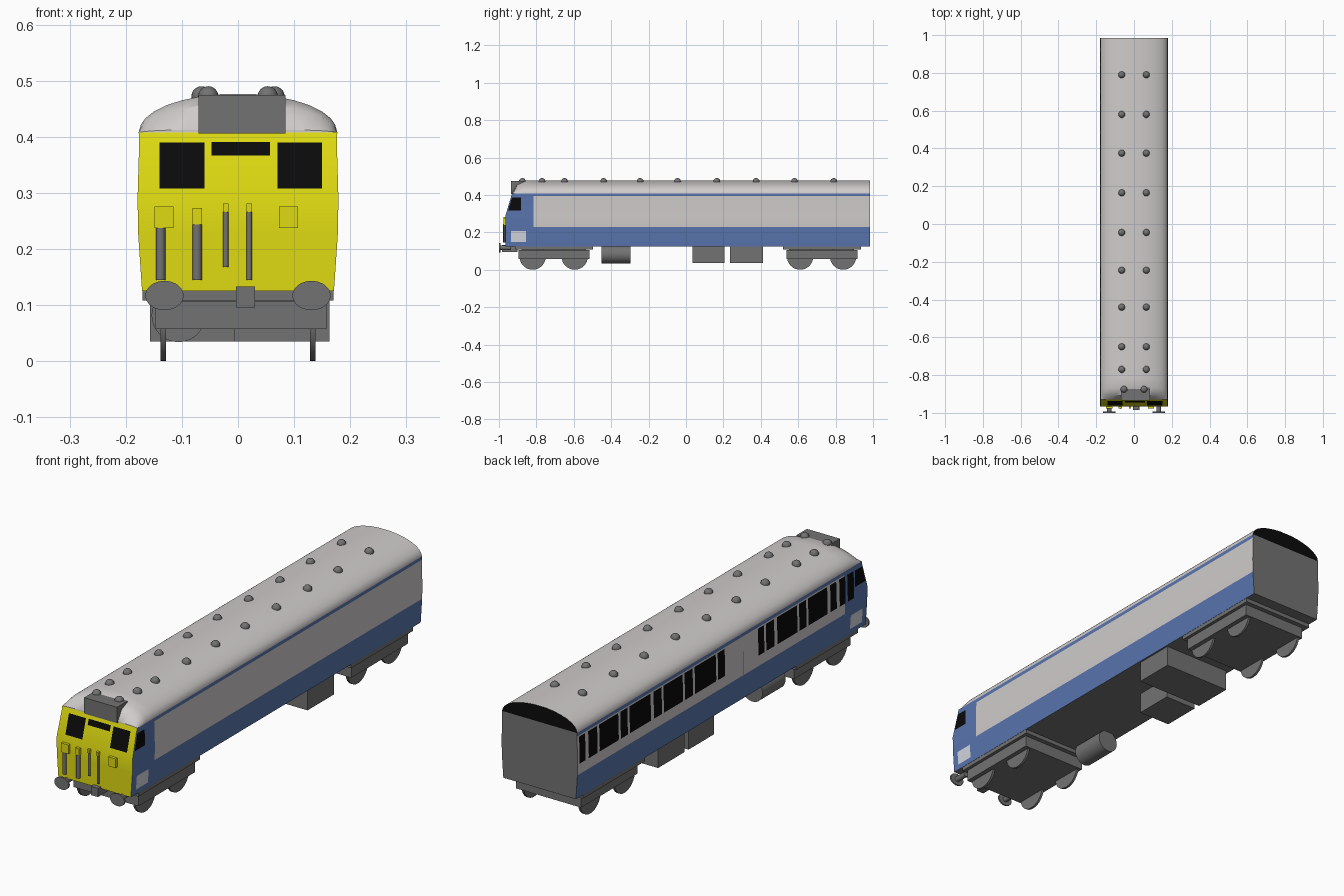
import bpy, bmesh, math
from mathutils import Matrix

if "Cube" in bpy.data.objects:
    bpy.data.objects.remove(bpy.data.objects["Cube"])


def material(name, rgb):
    m = bpy.data.materials.new(name)
    m.diffuse_color = (*rgb, 1)
    m.use_nodes = True
    m.node_tree.nodes["Principled BSDF"].inputs["Base Color"].default_value = m.diffuse_color
    return m


BLUE = material("body blue", (0.10, 0.18, 0.43))
PALE = material("pale grey", (0.63, 0.60, 0.60))
YELLOW = material("cab yellow", (0.74, 0.71, 0.006))
GREY = material("underframe grey", (0.17, 0.17, 0.17))
BLACK = material("black", (0.003, 0.003, 0.003))
WHITE = material("panel white", (0.65, 0.68, 0.74))


def add_object(name, bm, mats, smooth=False):
    bmesh.ops.recalc_face_normals(bm, faces=bm.faces) if smooth is not None else None
    me = bpy.data.meshes.new(name)
    bm.to_mesh(me)
    bm.free()
    for m in mats:
        me.materials.append(m)
    ob = bpy.data.objects.new(name, me)
    bpy.context.collection.objects.link(ob)
    if smooth:
        bpy.ops.object.select_all(action='DESELECT')
        ob.select_set(True)
        bpy.context.view_layer.objects.active = ob
        bpy.ops.object.shade_smooth_by_angle(angle=math.radians(35))
    return ob


def box(name, x, y, z, mat):
    bm = bmesh.new()
    bmesh.ops.create_cube(bm, size=1)
    for v in bm.verts:
        v.co = [(a + b) / 2 + c * (b - a) for (a, b), c in zip((x, y, z), v.co)]
    return add_object(name, bm, [mat])


def cylinder(name, centre, r, depth, axis, mat, scale_z=1.0, sides=32):
    bm = bmesh.new()
    bmesh.ops.create_cone(bm, cap_ends=True, segments=sides, radius1=r, radius2=r, depth=depth)
    if axis != 'Z':
        rot = Matrix.Rotation(math.pi / 2, 4, 'Y' if axis == 'X' else 'X')
        bmesh.ops.transform(bm, matrix=rot, verts=bm.verts)
    for v in bm.verts:
        v.co.z *= scale_z
    bmesh.ops.translate(bm, vec=centre, verts=bm.verts)
    return add_object(name, bm, [mat], True)


# Body cross-section: right half, from the sill up to the roof centre
EAVE, BAND, REAR, CAB = 0.408, 0.228, 0.985, -0.815
SIDE = [(0.171, 0.125), (0.178, BAND), (0.179, 0.29), (0.176, 0.393), (0.177, EAVE)]
ROOF = [(0.173, 0.422), (0.165, 0.433), (0.150, 0.445), (0.128, 0.456),
        (0.100, 0.465), (0.065, 0.472), (0.03, 0.476)]
HALF = SIDE + ROOF
PROFILE = [(-x, z) for x, z in HALF] + HALF[::-1]
N = len(PROFILE)


def side_x(z):
    for (x0, z0), (x1, z1) in zip(SIDE, SIDE[1:]):
        if z <= z1:
            return x0 + (x1 - x0) * (z - z0) / (z1 - z0)
    return SIDE[-1][0]


def front_y(z):
    return -0.965 + 0.035 * max(0, min(1, (z - 0.29) / (EAVE - 0.29)))


# Body shell: lofted rings, with the roof drawn down over the cab
bm = bmesh.new()
rings = []
for y, k in ((None, 0.08), (-0.905, 0.75), (-0.87, 1), (CAB, 1), (REAR, 1)):
    ring = []
    for x, z in PROFILE:
        if z > EAVE:
            x *= 0.96 + 0.04 * k
            z = EAVE + (z - EAVE) * k
        ring.append(bm.verts.new((x, front_y(z) if y is None else y, z)))
    rings.append(ring)
for a, b in zip(rings, rings[1:]):
    for i in range(N):
        j = (i + 1) % N
        bm.faces.new((a[i], a[j], b[j], b[i]))
for ring in (rings[0], rings[-1]):
    for i in range(N // 2 - 1):
        bm.faces.new((ring[i], ring[i + 1], ring[N - 2 - i], ring[N - 1 - i]))
bmesh.ops.recalc_face_normals(bm, faces=bm.faces)
for f in bm.faces:
    c = f.calc_center_median()
    if c.y > 0.97:                       # rear end
        f.material_index = 4 if c.z > EAVE else 3
    elif max(v.co.y for v in f.verts) < -0.92:   # cab front
        f.material_index = 1 if c.z > EAVE else 2
    elif c.z < 0.126:                    # floor
        f.material_index = 3
    elif c.z > EAVE or (c.y > CAB and BAND < c.z < 0.393):
        f.material_index = 1
add_object("body_shell", bm, [BLUE, PALE, YELLOW, GREY, BLACK], True)


def side_plate(name, s, y0, y1, z0, z1, mat):
    """Thin panel following the body side; y0=None follows the cab rake."""
    bm = bmesh.new()
    zs = [z0] + [z for z in (BAND, 0.29) if z0 < z < z1] + [z1]
    rows = [[bm.verts.new((s * (side_x(z) + 0.0015), y, z))
             for y in (front_y(z) + 0.006 if y0 is None else y0, y1)] for z in zs]
    for a, b in zip(rows, rows[1:]):
        f = bm.faces.new((a[0], a[1], b[1], b[0]) if s > 0 else (a[1], a[0], b[0], b[1]))
    add_object(name, bm, [mat], None)


def front_plate(name, x0, x1, z0, z1, mat):
    bm = bmesh.new()
    bm.faces.new([bm.verts.new((x, front_y(z) - 0.002, z))
                  for x, z in ((x0, z0), (x1, z0), (x1, z1), (x0, z1))])
    add_object(name, bm, [mat], None)


# Passenger windows, on the left side only
for a, b in ((0.933, 0.973), (0.852, 0.912), (0.71, 0.838), (0.649, 0.696), (0.493, 0.635),
             (0.419, 0.473), (0.277, 0.406), (0.21, 0.264), (0.054, 0.196), (-0.006, 0.041),
             (-0.27, -0.23), (-0.338, -0.283), (-0.493, -0.358), (-0.554, -0.506),
             (-0.696, -0.567), (-0.757, -0.716), (-0.817, -0.777), (-0.874, -0.831)):
    side_plate("passenger_window", -1, a, b, 0.274, 0.388, BLACK)
side_plate("door_seam", -1, -0.13, -0.127, 0.23, 0.33, GREY)

# Cab side windows and number panels
for s in (-1, 1):
    side_plate("cab_side_window", s, None, -0.882, 0.318, 0.386, BLACK)
    side_plate("cab_side_panel", s, -0.935, -0.855, 0.147, 0.206, WHITE)

# Cab front windows and destination blind
front_plate("cab_window", -0.14, -0.06, 0.308, 0.39, BLACK)
front_plate("cab_window", 0.07, 0.15, 0.308, 0.39, BLACK)
front_plate("destination_blind", -0.047, 0.057, 0.367, 0.391, BLACK)

# Lamp boxes, hoses and hose heads on the cab front
for x in (-0.132, 0.09):
    box("lamp_box", (x - 0.017, x + 0.017), (-0.977, -0.96), (0.237, 0.276), YELLOW)
for x, r, z0, z1, top in ((-0.138, 0.0085, 0.145, 0.237, None), (-0.073, 0.0085, 0.145, 0.244, 0.273),
                          (-0.022, 0.005, 0.168, 0.266, 0.281), (0.02, 0.005, 0.145, 0.266, 0.281)):
    cylinder("front_hose", (x, -0.97, (z0 + z1) / 2), r, z1 - z0, 'Z', GREY, sides=16)
    if top:
        box("hose_head", (x - r, x + r), (-0.977, -0.96), (z1, top), YELLOW)

# Roof box above the cab
box("roof_box", (-0.07, 0.085), (-0.935, -0.865), (0.406, 0.474), GREY)

# Roof vents
for y in (-0.875, -0.77, -0.65, -0.44, -0.245, -0.045, 0.165, 0.375, 0.58, 0.79):
    for s in (-1, 1):
        bm = bmesh.new()
        bmesh.ops.create_uvsphere(bm, u_segments=20, v_segments=12, radius=0.018)
        bmesh.ops.translate(bm, vec=(s * (0.053 if y < -0.8 else 0.065), y, 0.472), verts=bm.verts)
        add_object("roof_vent", bm, [GREY], True)

# Buffers and coupler
for s in (-1, 1):
    cylinder("buffer_head", (s * 0.131, -0.9965, 0.117), 0.034, 0.007, 'Y', GREY, 0.77)
    cylinder("buffer_stem", (s * 0.131, -0.965, 0.117), 0.012, 0.06, 'Y', GREY)
box("coupler", (-0.004, 0.03), (-0.985, -0.9), (0.096, 0.133), GREY)

# Bogies with wheels
for c, wheels in ((-0.705, (-0.82, -0.595)), (0.727, (0.61, 0.84))):
    box("bogie_plate", (-0.17, 0.17), (c - 0.208, c + 0.208), (0.108, 0.127), GREY)
    box("bogie_frame", (-0.148, 0.158), (c - 0.19, c + 0.19), (0.057, 0.106), GREY)
    box("bogie_pivot", (-0.12, 0.12), (c - 0.12, c + 0.12), (0.1, 0.11), GREY)
    for y in wheels:
        for s in (-1, 1):
            cylinder("wheel", (s * 0.133, y, 0.07), 0.07, 0.01, 'X', GREY)

# Underfloor equipment
cylinder("air_tank", (-0.106, -0.373, 0.082), 0.048, 0.155, 'Y', GREY)
box("equipment_box_small", (-0.157, -0.005), (0.035, 0.207), (0.035, 0.127), GREY)
box("equipment_box_wide", (-0.157, 0.163), (0.235, 0.412), (0.035, 0.127), GREY)
